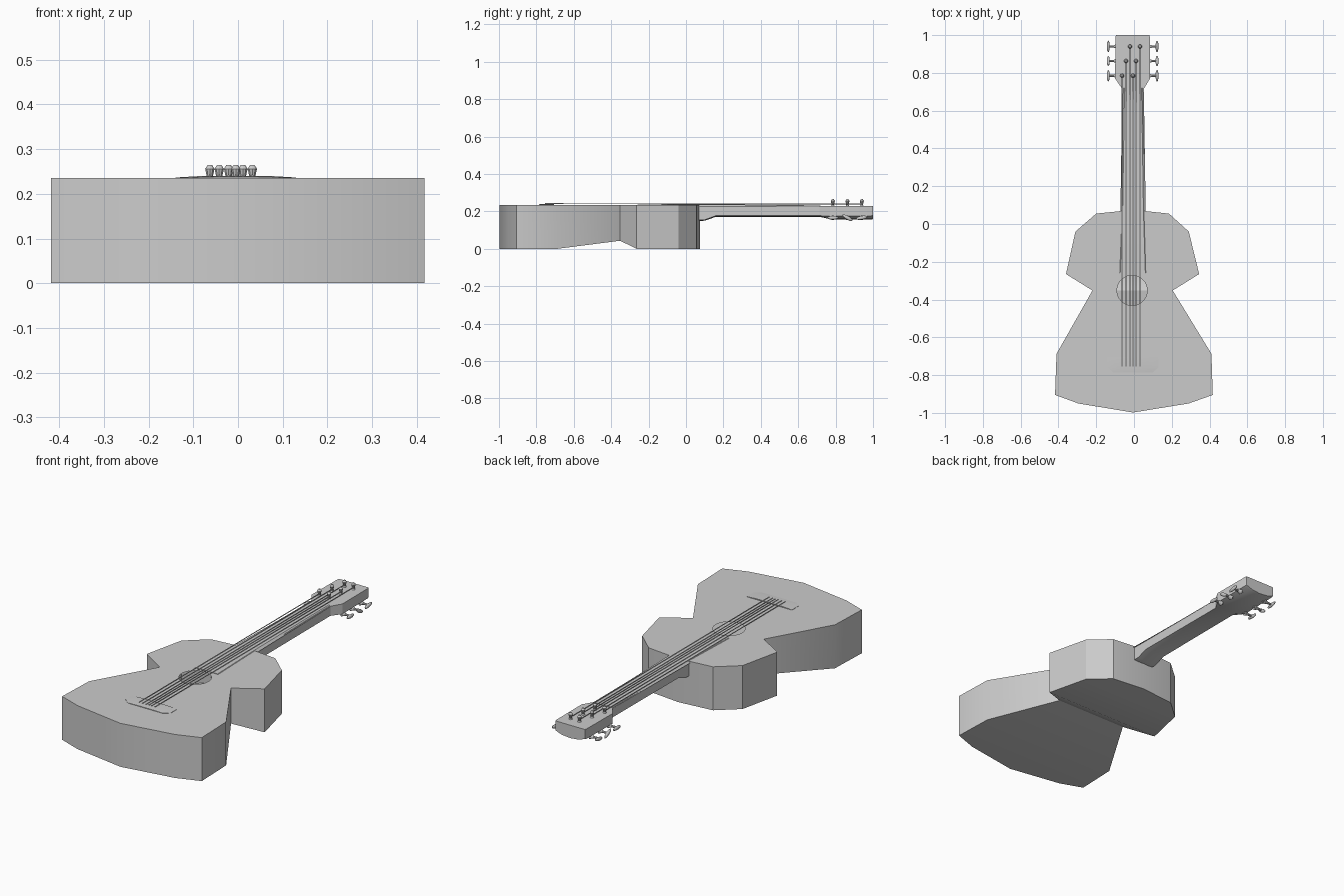
import bpy, bmesh, math
from mathutils import Matrix, Vector

if "Cube" in bpy.data.objects:
    bpy.data.objects.remove(bpy.data.objects["Cube"])

TOP = 0.235


def finish(bm, name, angle=30):
    me = bpy.data.meshes.new(name)
    bm.to_mesh(me)
    bm.free()
    ob = bpy.data.objects.new(name, me)
    bpy.context.collection.objects.link(ob)
    bpy.ops.object.select_all(action='DESELECT')
    ob.select_set(True)
    bpy.context.view_layer.objects.active = ob
    bpy.ops.object.shade_smooth_by_angle(angle=math.radians(angle))
    return ob


def loft(name, rings):
    bm = bmesh.new()
    vs = [[bm.verts.new(p) for p in r] for r in rings]
    n = len(vs[0])
    for a, b in zip(vs, vs[1:]):
        for i in range(n):
            bm.faces.new((a[i], a[(i + 1) % n], b[(i + 1) % n], b[i]))
    bm.faces.new(vs[0])
    bm.faces.new(vs[-1])
    bmesh.ops.recalc_face_normals(bm, faces=bm.faces)
    return finish(bm, name)


def cone(bm, a, b, r1, r2, seg=10):
    a, b = Vector(a), Vector(b)
    d = b - a
    m = Matrix.Translation((a + b) / 2) @ d.to_track_quat('Z', 'Y').to_matrix().to_4x4()
    bmesh.ops.create_cone(bm, cap_ends=True, segments=seg, radius1=r1,
                          radius2=r2, depth=d.length, matrix=m)


# Body: left x, right x, y, underside z for each pair of outline corners
pairs = [(-0.20, 0.185, 0.055, 0), (-0.31, 0.29, -0.04, 0), (-0.36, 0.345, -0.265, 0),
         (-0.22, 0.205, -0.352, 0.043), (-0.41, 0.41, -0.687, 0),
         (-0.418, 0.417, -0.905, 0), (-0.295, 0.29, -0.95, 0)]
bm = bmesh.new()
head = bm.verts.new((-0.005, 0.075, 0))
tail = bm.verts.new((-0.005, -0.998, 0))
L = [bm.verts.new((l, y, z)) for l, r, y, z in pairs]
R = [bm.verts.new((r, y, z)) for l, r, y, z in pairs]
bm.faces.new((head, R[0], L[0]))
for i in range(len(pairs) - 1):
    bm.faces.new((L[i], R[i], R[i + 1], L[i + 1]))
bm.faces.new((L[-1], R[-1], tail))
loop = [head] + R + [tail] + L[::-1]
upper = [bm.verts.new((v.co.x, v.co.y, TOP)) for v in loop]
n = len(loop)
for i in range(n):
    j = (i + 1) % n
    bm.faces.new((loop[i], loop[j], upper[j], upper[i]))
# Top plate with an open sound hole
hole = [bm.verts.new((-0.01 + 0.08 * math.cos(t * math.tau / 32),
                      -0.352 + 0.08 * math.sin(t * math.tau / 32), TOP)) for t in range(32)]
edges = [bm.edges.new((hole[i], hole[(i + 1) % 32])) for i in range(32)]
edges += [bm.edges.get((upper[i], upper[(i + 1) % n])) for i in range(n)]
bmesh.ops.triangle_fill(bm, edges=edges, use_beauty=True, normal=(0, 0, 1))
bmesh.ops.recalc_face_normals(bm, faces=bm.faces)
finish(bm, "body")


# Neck and headstock: y, left x, right x, edge underside z, centre underside z
def section(y, l, r, ze, zc, zt=0.229):
    c, h = (l + r) / 2, (r - l) / 2
    return [(l, y, zt), (r, y, zt), (r, y, ze), (c + 0.6 * h, y, zc + (ze - zc) * 0.3),
            (c, y, zc), (c - 0.6 * h, y, zc + (ze - zc) * 0.3), (l, y, ze)]


loft("neck_and_headstock", [section(*s) for s in [
    (0.05, -0.065, 0.055, 0.155, 0.149), (0.10, -0.065, 0.055, 0.155, 0.150),
    (0.16, -0.064, 0.054, 0.177, 0.171), (0.715, -0.062, 0.052, 0.177, 0.171),
    (0.77, -0.10, 0.085, 0.174, 0.158), (0.99, -0.098, 0.084, 0.176, 0.156),
    (1.0, -0.095, 0.081, 0.178, 0.159)]])


# Fingerboard running over the body
def board(y, l, r, z):
    return [(l, y, 0.226), (r, y, 0.226), (r - 0.012, y, z), (l + 0.012, y, z)]


loft("fingerboard", [board(-0.26, -0.085, 0.072, 0.2375),
                     board(0.07, -0.072, 0.062, 0.2375),
                     board(0.72, -0.062, 0.052, 0.232)])


# Bridge plate and saddle
def bar(y, l, r, z):
    return [(l, y, 0.228), (r, y, 0.228), (r, y, 0.2365), (r - 0.06, y, z),
            (l + 0.06, y, z), (l, y, 0.2365)]


loft("bridge", [bar(-0.785, -0.11, 0.10, 0.238), bar(-0.76, -0.14, 0.13, 0.240),
                bar(-0.705, -0.14, 0.13, 0.240)])

# Posts and strings
post_x = [(-0.063, -0.005), (-0.042, 0.011), (-0.021, 0.032)]
rows = [0.785, 0.863, 0.94]
posts, strings = bmesh.new(), bmesh.new()
for y, xs in zip(rows, post_x):
    for x in xs:
        cone(posts, (x, y, 0.225), (x, y, 0.236), 0.011, 0.006)
        cone(posts, (x, y, 0.234), (x, y, 0.256), 0.006, 0.011)
        cone(posts, (x, y, 0.256), (x, y, 0.265), 0.011, 0.005)
        cone(strings, (x, -0.755, 0.241), (x, y, 0.240), 0.0025, 0.0025, 6)
finish(posts, "string_posts")
finish(strings, "strings")

# Tuning keys on both sides of the headstock
keys = bmesh.new()
for edge, tip, s in ((-0.096, -0.136, -1), (0.082, 0.122, 1)):
    for i, y in enumerate(rows):
        z = 0.168
        cone(keys, (edge - s * 0.02, y, z), (tip, y, z), 0.006, 0.006)
        cone(keys, (edge - s * 0.01, y, z), (edge + s * 0.010, y, z), 0.015, 0.007)
        m = (Matrix.Translation((tip, y, z - 0.002))
             @ Matrix.Rotation(math.radians((0, -30, 10)[i]), 4, 'X')
             @ Matrix.Diagonal((0.008, 0.031, 0.010, 1)))
        bmesh.ops.create_uvsphere(keys, u_segments=12, v_segments=8, radius=1, matrix=m)
finish(keys, "tuning_keys")
